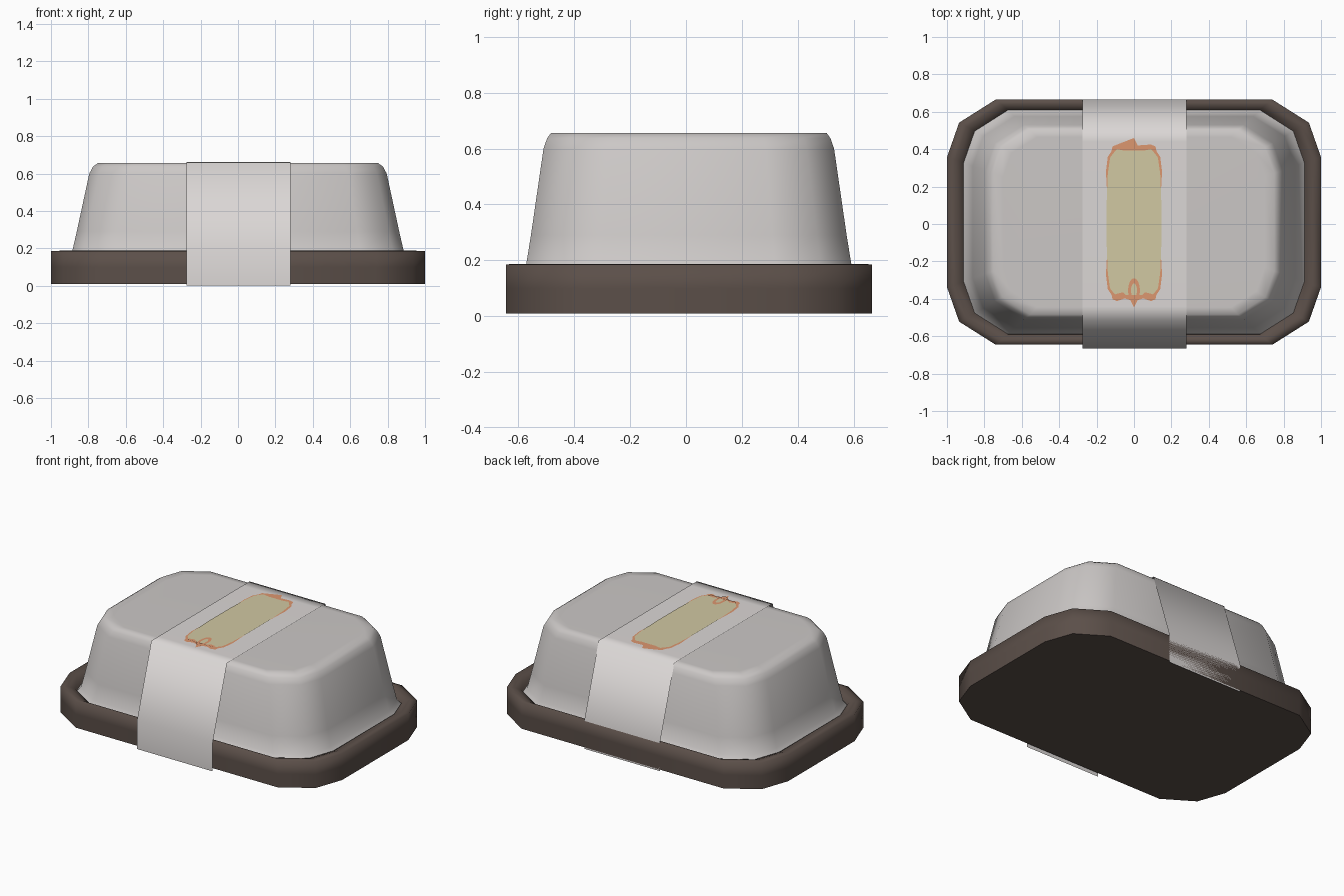
import bpy, bmesh, math

if "Cube" in bpy.data.objects:
    bpy.data.objects.remove(bpy.data.objects["Cube"], do_unlink=True)

CENTRE_Y = 0.01


def material(name, colour):
    mat = bpy.data.materials.new(name)
    mat.use_nodes = True
    mat.diffuse_color = (*colour, 1)
    bsdf = mat.node_tree.nodes["Principled BSDF"]
    bsdf.inputs["Base Color"].default_value = (*colour, 1)
    bsdf.inputs["Roughness"].default_value = 0.7
    return mat


brown = material("dark brown", (0.105, 0.078, 0.066))
grey = material("pale grey", (0.60, 0.575, 0.565))
paper = material("light paper", (0.71, 0.68, 0.67))
cream = material("cream yellow", (0.64, 0.58, 0.36))
orange = material("soft orange", (0.72, 0.31, 0.16))


def finish(bm, name, mat, smooth=True):
    for f in bm.faces:
        f.smooth = smooth
    mesh = bpy.data.meshes.new(name)
    bm.to_mesh(mesh)
    bm.free()
    mesh.materials.append(mat)
    obj = bpy.data.objects.new(name, mesh)
    bpy.context.collection.objects.link(obj)
    return obj


def outline(w, d):
    """Rectangle with two-step chamfered corners, counter-clockwise."""
    cx, cy = 0.26 * w, 0.47 * d
    corner = [(w, d - cy), (w - 0.25 * cx, d - 0.4 * cy), (w - cx, d)]
    pts = corner + [(-x, y) for x, y in reversed(corner)]
    return pts + [(-x, -y) for x, y in pts]


def stacked(name, mat, rings, cap_bottom):
    """Skin a stack of (half width, half depth, z) rings and cap its end."""
    bm = bmesh.new()
    loops = [[bm.verts.new((x, y + CENTRE_Y, z)) for x, y in outline(w, d)]
             for w, d, z in rings]
    for a, b in zip(loops, loops[1:]):
        for i in range(len(a)):
            j = (i + 1) % len(a)
            bm.faces.new((a[i], a[j], b[j], b[i]))
    bm.faces.new(loops[-1])
    if cap_bottom:
        base = bm.faces.new(list(reversed(loops[0])))
        for e in base.edges:
            e.smooth = False
    return finish(bm, name, mat)


# Tray with a raised rim and a recessed floor
stacked("tray", brown, [
    (1.0, 0.655, 0.01), (1.0, 0.655, 0.10), (1.0, 0.655, 0.185),
    (0.955, 0.63, 0.187), (0.915, 0.602, 0.17), (0.90, 0.59, 0.12)], True)

# Lid with flange, sloping walls and bevelled top
stacked("lid", grey, [
    (0.912, 0.60, 0.155), (0.886, 0.582, 0.185), (0.862, 0.565, 0.29),
    (0.795, 0.52, 0.60), (0.775, 0.507, 0.637), (0.75, 0.494, 0.655),
    (0.70, 0.455, 0.656)], False)

# Paper band wrapped over the lid and down both sides
half = [(0.665, 0.0), (0.665, 0.19), (0.515, 0.66), (0.44, 0.661)]
section = [(-y, z) for y, z in half] + list(reversed(half))
bm = bmesh.new()
rows = [[bm.verts.new((x, y, z)) for x in (-0.275, 0.28)] for y, z in section]
for a, b in zip(rows, rows[1:]):
    bm.faces.new((a[0], a[1], b[1], b[0]))
finish(bm, "paper_band", paper)


def plate(name, mat, pts, z):
    bm = bmesh.new()
    bm.faces.new([bm.verts.new((x, y, z)) for x, y in pts])
    bmesh.ops.triangulate(bm, faces=bm.faces[:])
    bmesh.ops.recalc_face_normals(bm, faces=bm.faces[:])
    if sum(f.normal.z for f in bm.faces) < 0:
        bmesh.ops.reverse_faces(bm, faces=bm.faces[:])
    return finish(bm, name, mat, False)


def mirrored(quarter_pts):
    """Mirror a right-hand end profile across x."""
    return quarter_pts + [(-x, y) for x, y in reversed(quarter_pts) if x > 0]


# Orange fringe at each end of the label
fringe = [(0.142, 0.13), (0.15, 0.28), (0.14, 0.36), (0.12, 0.39),
          (0.115, 0.415), (0.09, 0.425), (0.05, 0.41), (0.02, 0.42), (0, 0.46)]
for name, side in (("back_fringe", 1), ("front_fringe", -1)):
    reach = 1 if side > 0 else 0.97
    plate(name, orange, mirrored([(x, y * side * reach) for x, y in fringe]), 0.664)

# Cream label panel
end = [(0.146, 0.12), (0.14, 0.27), (0.128, 0.355), (0.105, 0.385),
       (0.09, 0.40), (0.05, 0.392)]
right = [(x, -y * 0.97) for x, y in reversed(end)] + end
plate("label", cream, mirrored(right), 0.667)

# Small ring ornament at the front of the label
bm = bmesh.new()
count = 16
inner, outer = [], []
for i in range(count):
    a = math.tau * i / count
    for loop, rx, ry in ((inner, 0.016, 0.038), (outer, 0.032, 0.065)):
        loop.append(bm.verts.new((rx * math.cos(a), -0.355 + ry * math.sin(a), 0.669)))
for i in range(count):
    j = (i + 1) % count
    bm.faces.new((inner[i], outer[i], outer[j], inner[j]))
finish(bm, "ring_ornament", orange, False)

# Curled leaves beside the ring
for name, s in (("left_leaf", 1), ("right_leaf", -1)):
    plate(name, orange, [(s * x, y) for x, y in
          ((0.02, -0.40), (0.06, -0.365), (0.10, -0.375), (0.09, -0.392), (0.05, -0.39))], 0.669)
